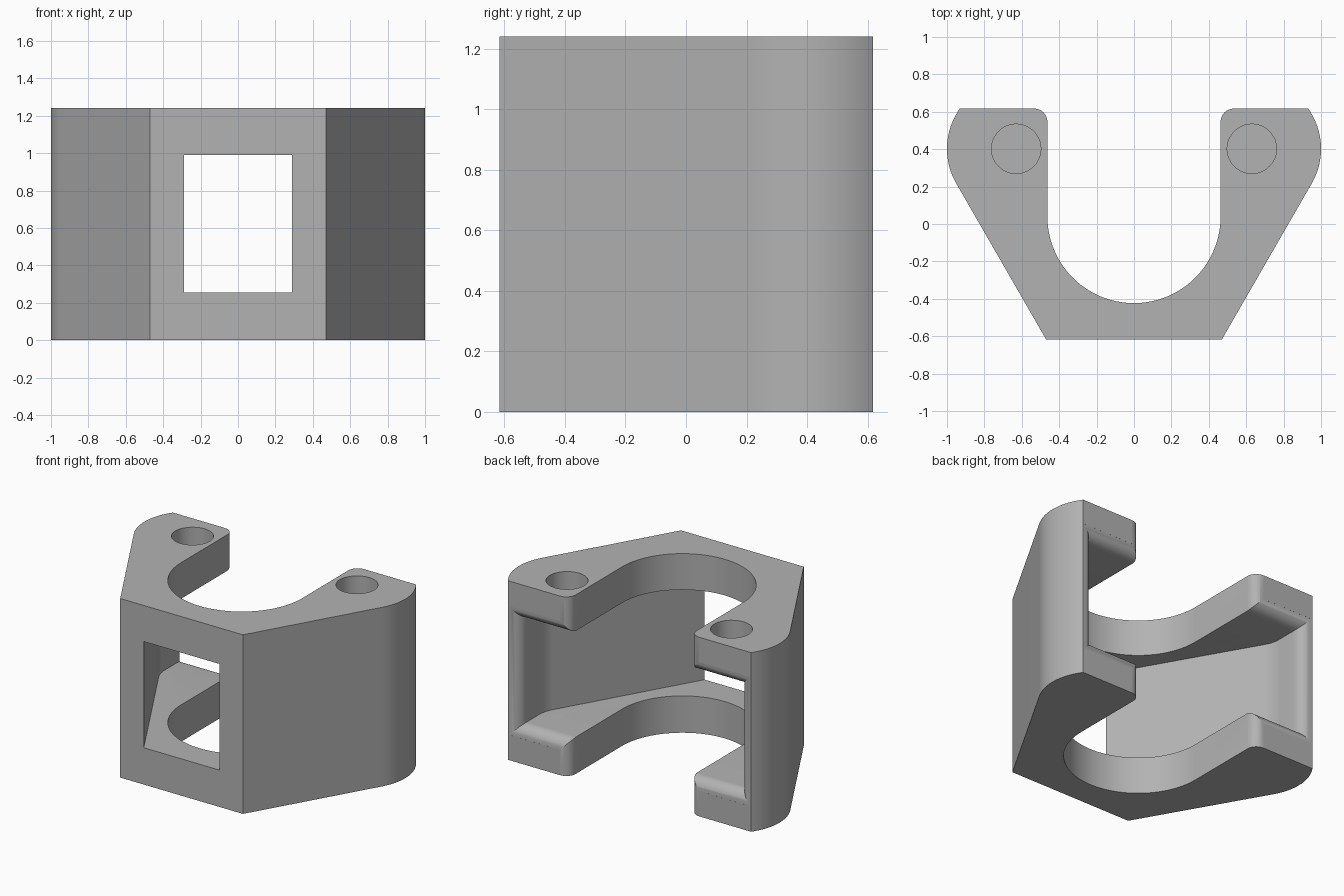
import bpy, bmesh
from math import sin, cos, radians, sqrt

cube = bpy.data.objects.get("Cube")
if cube:
    bpy.data.objects.remove(cube, do_unlink=True)

H, BACK = 1.24, 0.617           # height, half depth
LOW, HIGH = 0.255, 0.99         # inner faces of the two plates
EAR_X, EAR_Y = 0.63, 0.402      # centre of each rounded ear
FILLET = 0.08


def arc(cx, cy, r, a0, a1, n):
    """Points along a circular arc, angles in degrees."""
    steps = [radians(a0 + (a1 - a0) * i / n) for i in range(n + 1)]
    return [(cx + r * cos(a), cy + r * sin(a)) for a in steps]


def mirrored(half):
    """Close a right-hand half outline across x = 0."""
    return half + [(-x, y) for x, y in reversed(half) if x > 1e-4]


def loft(name, rings):
    """Closed solid through equal-length rings of points."""
    bm = bmesh.new()
    loops = [[bm.verts.new(p) for p in ring] for ring in rings]
    for a, b in zip(loops, loops[1:]):
        for i in range(len(a)):
            j = (i + 1) % len(a)
            bm.faces.new((a[i], a[j], b[j], b[i]))
    bm.faces.new(loops[0])
    bm.faces.new(loops[-1])
    bmesh.ops.recalc_face_normals(bm, faces=bm.faces)
    mesh = bpy.data.meshes.new(name)
    bm.to_mesh(mesh)
    bm.free()
    obj = bpy.data.objects.new(name, mesh)
    bpy.context.collection.objects.link(obj)
    return obj


def prism(name, outline, z0, z1):
    return loft(name, [[(x, y, z) for x, y in outline] for z in (z0, z1)])


# Solid body: flat front, slanted sides, rounded ears
back_angle = 35.6
body = prism("bracket_body", mirrored(
    [(0.47, -BACK)] + arc(EAR_X, EAR_Y, 0.37, -30, back_angle, 24)), 0, H)

# U-shaped opening with rounded arm tips
tip = 0.07
u_half = arc(0, 0.04, 0.463, -90, 0, 32)
u_half += arc(0.463 + tip, BACK - tip, tip, 180, 90, 8) + [(0.463 + tip, 0.8)]
cutters = [prism("opening_cutter", mirrored(u_half), -0.2, H + 0.2)]

# Cavity between the plates, running through the front as a window
inner_r = 0.213
cavity = [(0.184, -0.8)] + arc(EAR_X, EAR_Y, inner_r, -30, 0, 12)
cavity += [(EAR_X + inner_r, 0.8)]
cutters.append(prism("cavity_cutter", mirrored(cavity), LOW, HIGH))

# Rounded mouth of the cavity at the back
rings = []
for a in range(0, 91, 9):
    f = FILLET * (1 - cos(radians(a)))
    y = BACK - FILLET + FILLET * sin(radians(a))
    rings.append((y, f))
rings.append((0.8, FILLET))
cutters.append(loft("mouth_cutter", [
    [(sx * (EAR_X + inner_r + f), y, z)
     for sx, z in ((-1, LOW - f), (1, LOW - f), (1, HIGH + f), (-1, HIGH + f))]
    for y, f in rings]))

# Blind pin holes in the top of the ears
for side in (-1, 1):
    cutters.append(prism("pin_hole_cutter", arc(
        side * EAR_X, EAR_Y, 0.132, 0, 352.5, 47), H - 0.19, H + 0.2))

# Cut everything out of the body
bpy.ops.object.select_all(action='DESELECT')
bpy.context.view_layer.objects.active = body
body.select_set(True)
for cutter in cutters:
    cutter.hide_render = True
    mod = body.modifiers.new(cutter.name, 'BOOLEAN')
    mod.operation = 'DIFFERENCE'
    mod.solver = 'EXACT'
    mod.object = cutter
    bpy.ops.object.modifier_apply(modifier=mod.name)
    bpy.data.objects.remove(cutter, do_unlink=True)

# Plain grey finish
grey = bpy.data.materials.new("plain_grey")
grey.use_nodes = True
colour = (0.45, 0.45, 0.45, 1)
grey.diffuse_color = colour
grey.node_tree.nodes["Principled BSDF"].inputs["Base Color"].default_value = colour
body.data.materials.clear()
body.data.materials.append(grey)
bpy.ops.object.shade_smooth_by_angle(angle=radians(25))
